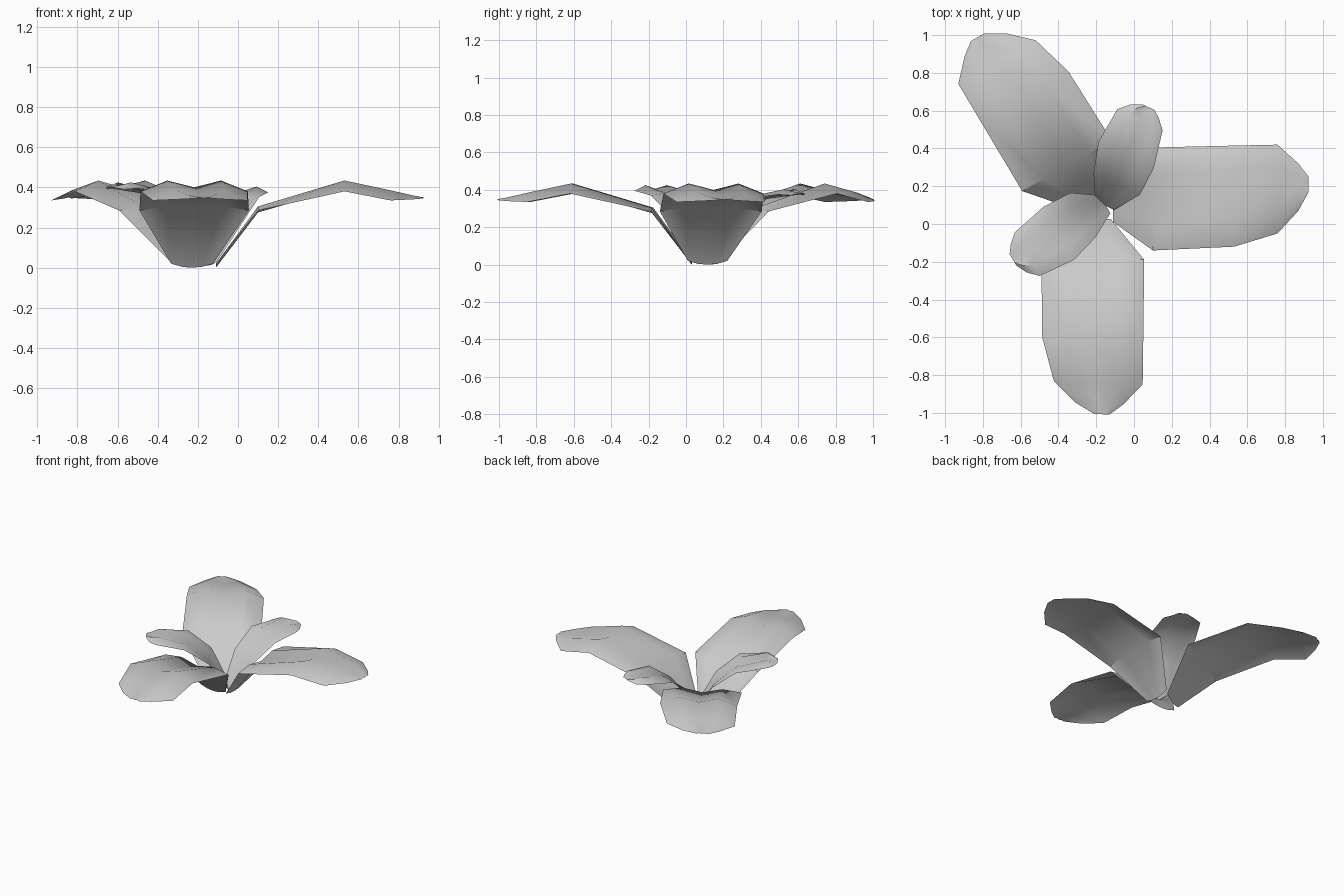
import bpy, math
from mathutils import Matrix, Vector

cube = bpy.data.objects.get("Cube")
if cube:
    bpy.data.objects.remove(cube, do_unlink=True)

grey = bpy.data.materials.new("leaf grey")
grey.use_nodes = True
colour = (0.6, 0.6, 0.6, 1)
grey.diffuse_color = colour
grey.node_tree.nodes["Principled BSDF"].inputs["Base Color"].default_value = colour

# Leaf stations: along, left edge, right edge, midrib height, ridge rise, edge rise
LARGE = [
    (0.10, 0.09, -0.12, 0.00, 0.005, 0.02),
    (0.31, 0.275, -0.27, 0.275, 0.03, 0.01),
    (0.74, 0.285, -0.25, 0.40, 0.034, -0.02),
    (0.97, 0.29, -0.18, 0.365, 0.02, -0.03),
    (1.08, 0.19, -0.06, 0.35, 0.01, -0.01),
    (1.135, 0.12, 0.04, 0.345, 0.005, 0.00),
]
SMALL = [
    (0.00, 0.05, -0.06, 0.01, 0.005, 0.02),
    (0.13, 0.12, -0.15, 0.22, 0.02, 0.03),
    (0.29, 0.167, -0.157, 0.36, 0.02, 0.01),
    (0.49, 0.15, -0.115, 0.405, 0.02, -0.01),
    (0.54, 0.10, -0.07, 0.40, 0.01, -0.01),
    (0.57, 0.04, -0.03, 0.40, 0.005, 0.00),
]


def leaf(name, stations, origin, angle, lift=1.0):
    """Sheet with a grooved midrib, a ridge on each half and drooping edges."""
    turn = Matrix.Rotation(math.radians(angle), 3, 'Z')
    base = Vector((*origin, 0))
    verts, faces = [], []
    for u, left, right, mid, ridge, edge in stations:
        centre = (left + right) / 2
        section = [(left, edge), ((left + centre) / 2, ridge), (centre, 0),
                   ((right + centre) / 2, ridge), (right, edge)]
        for v, rise in section:
            verts.append(base + turn @ Vector((u, v, (mid + rise) * lift)))
    for r in range(len(stations) - 1):
        for c in range(4):
            a = r * 5 + c
            faces.append((a, a + 1, a + 6, a + 5)[::-1])
    mesh = bpy.data.meshes.new(name)
    mesh.from_pydata(verts, [], faces)
    mesh.materials.append(grey)
    obj = bpy.data.objects.new(name, mesh)
    bpy.context.collection.objects.link(obj)
    bpy.context.view_layer.objects.active = obj
    obj.select_set(True)
    bpy.ops.object.shade_smooth_by_angle(angle=math.radians(40))
    obj.select_set(False)


bpy.ops.object.select_all(action='DESELECT')

# Three large spreading leaves
leaf("large_leaf_left", LARGE, (-0.21, 0.13), 0)
leaf("large_leaf_front", LARGE, (-0.21, 0.13), -92)
leaf("large_leaf_back", LARGE, (-0.20, 0.04), 119.5)

# Two small inner leaves
leaf("small_leaf_front", SMALL, (-0.15, 0.10), 210)
leaf("small_leaf_back", SMALL, (-0.16, 0.10), 65, 0.95)
